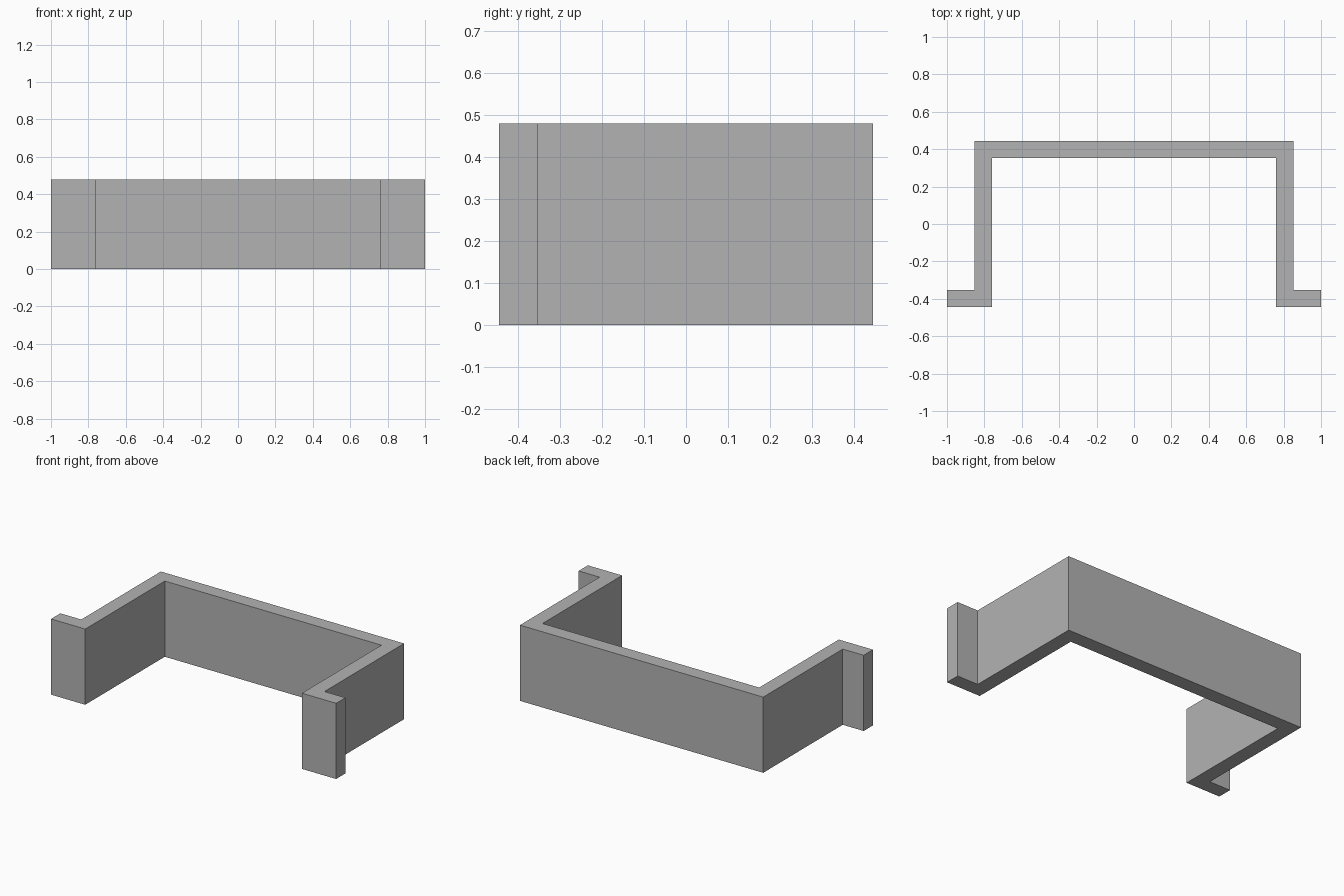
import bpy
import bmesh

HEIGHT = 0.48
DEPTH = 0.445     # half depth
WALL = 0.093      # sheet thickness
OUTER = 0.853     # half width of the channel
FLANGE = 1.0      # half width across the flanges

cube = bpy.data.objects.get("Cube")
if cube:
    bpy.data.objects.remove(cube, do_unlink=True)

# Plain grey material
grey = bpy.data.materials.new("plain_grey")
grey.use_nodes = True
colour = (0.45, 0.45, 0.45, 1)
grey.diffuse_color = colour
grey.node_tree.nodes["Principled BSDF"].inputs["Base Color"].default_value = colour

# Left half of the hat-shaped profile, from inner back corner to outer back corner
inner = OUTER - WALL
half = [
    (inner, DEPTH - WALL),
    (inner, -DEPTH),
    (FLANGE, -DEPTH),
    (FLANGE, -DEPTH + WALL),
    (OUTER, -DEPTH + WALL),
    (OUTER, DEPTH),
]
profile = half + [(-x, y) for x, y in reversed(half)]

# Extrude the mirrored profile upward
bm = bmesh.new()
base = bm.faces.new([bm.verts.new((x, y, 0)) for x, y in profile])
result = bmesh.ops.extrude_face_region(bm, geom=[base], use_keep_orig=True)
top = [v for v in result["geom"] if isinstance(v, bmesh.types.BMVert)]
bmesh.ops.translate(bm, verts=top, vec=(0, 0, HEIGHT))
bmesh.ops.recalc_face_normals(bm, faces=bm.faces)

mesh = bpy.data.meshes.new("channel_bracket")
bm.to_mesh(mesh)
bm.free()
mesh.materials.append(grey)
bracket = bpy.data.objects.new("channel_bracket", mesh)
bpy.context.collection.objects.link(bracket)
